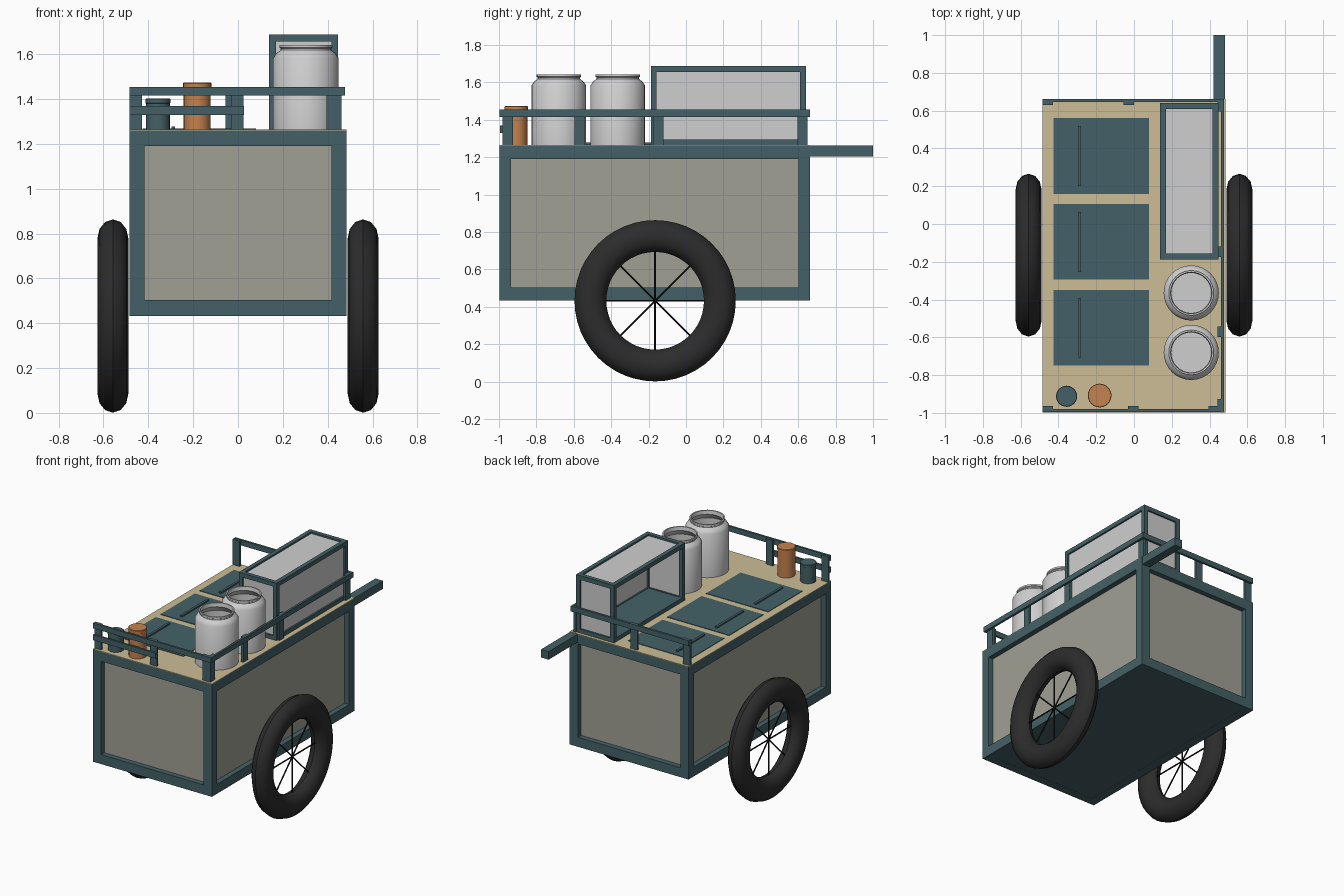
import bpy, bmesh, math
from mathutils import Matrix, Vector

if "Cube" in bpy.data.objects:
    bpy.data.objects.remove(bpy.data.objects["Cube"])


def material(name, rgb):
    def lin(c):
        c /= 255
        return c / 12.92 if c <= 0.04045 else ((c + 0.055) / 1.055) ** 2.4
    m = bpy.data.materials.new(name)
    m.diffuse_color = (*[lin(c) for c in rgb], 1)
    m.use_nodes = True
    m.node_tree.nodes["Principled BSDF"].inputs["Base Color"].default_value = m.diffuse_color
    return m


TEAL = material("teal_paint", (68, 97, 103))
PANEL = material("warm_grey_panel", (161, 160, 149))
TAN = material("tan_counter", (205, 190, 150))
GREY = material("light_grey", (207, 207, 207))
BLACK = material("black_rubber", (44, 44, 44))
SPOKE = material("spoke_black", (22, 22, 22))
ORANGE = material("copper_orange", (196, 130, 78))


def finish(name, bm, mat, smooth=False):
    bmesh.ops.recalc_face_normals(bm, faces=bm.faces)
    me = bpy.data.meshes.new(name)
    bm.to_mesh(me)
    bm.free()
    me.materials.append(mat)
    ob = bpy.data.objects.new(name, me)
    bpy.context.collection.objects.link(ob)
    if smooth:
        bpy.ops.object.select_all(action='DESELECT')
        ob.select_set(True)
        bpy.context.view_layer.objects.active = ob
        bpy.ops.object.shade_smooth_by_angle(angle=math.radians(35))
    return ob


def boxes(name, mat, *extents):
    """One object from boxes given as (x0, x1, y0, y1, z0, z1)."""
    bm = bmesh.new()
    for x0, x1, y0, y1, z0, z1 in extents:
        m = (Matrix.Translation(((x0 + x1) / 2, (y0 + y1) / 2, (z0 + z1) / 2))
             @ Matrix.Diagonal((x1 - x0, y1 - y0, z1 - z0, 1)))
        bmesh.ops.create_cube(bm, size=1, matrix=m)
    return finish(name, bm, mat)


def lathe(name, mat, profile, centre, segs=32, closed=False, along_x=False):
    """Spin (radius, height) points round the z axis, or the x axis."""
    bm = bmesh.new()
    rings = []
    for r, h in profile:
        ring = []
        for i in range(segs):
            a = 2 * math.pi * i / segs
            u, v = r * math.cos(a), r * math.sin(a)
            p = Vector((h, u, v) if along_x else (u, v, h))
            ring.append(bm.verts.new(p + Vector(centre)))
        rings.append(ring)
    n = len(rings)
    for k in range(n if closed else n - 1):
        a, b = rings[k], rings[(k + 1) % n]
        for i in range(segs):
            j = (i + 1) % segs
            bm.faces.new((a[i], a[j], b[j], b[i]))
    if not closed:
        bm.faces.new(rings[0])
        bm.faces.new(rings[-1])
    return finish(name, bm, mat, True)


def frame(name, mat, lo, hi, wx, wy, wz):
    """Twelve beams along the edges of a box."""
    (x0, y0, z0), (x1, y1, z1) = lo, hi
    xs = ((x0, x0 + wx), (x1 - wx, x1))
    ys = ((y0, y0 + wy), (y1 - wy, y1))
    zs = ((z0, z0 + wz), (z1 - wz, z1))
    out = [(*x, *y, z0, z1) for x in xs for y in ys]
    out += [(*x, y0 + wy, y1 - wy, *z) for x in xs for z in zs]
    out += [(x0 + wx, x1 - wx, *y, *z) for y in ys for z in zs]
    return boxes(name, mat, *out)


# Cart body: frame, recessed panels, floor, counter
X, Y0, Y1, Z0, ZT = 0.485, -0.997, 0.663, 0.433, 1.264
frame("body_frame", TEAL, (-X, Y0, Z0), (X, Y1, ZT - 0.004), 0.067, 0.062, 0.07)
D = 0.038
boxes("body_panels", PANEL, (-X + D, X - D, Y0 + D, Y1 - D, 0.45, 1.25))
boxes("body_floor", TEAL, (-X + 0.03, X - 0.03, Y0 + 0.03, Y1 - 0.03, Z0 + 0.001, 0.46))
boxes("counter_top", TAN, (-X, X, Y0, Y1, ZT - 0.004, ZT))
boxes("push_handle", TEAL, (0.42, 0.482, Y1 - 0.02, 1.0, 1.203, 1.262))

# Three counter hatches with bar grips
for i, y in enumerate((-0.55, -0.095, 0.36)):
    boxes(f"hatch_{i + 1}", TEAL, (-0.425, 0.08, y - 0.2, y + 0.2, ZT - 0.002, ZT + 0.004))
    boxes(f"hatch_grip_{i + 1}", TEAL, (-0.297, -0.28, y - 0.158, y + 0.158, ZT, ZT + 0.014))

# Railings: right, front (two rails on the left half), back
RZ0, RZ1 = 1.415, 1.454
boxes("right_railing", TEAL, (0.461, 0.477, Y0, Y1, RZ0, RZ1),
      *[(0.443, 0.461, y, y + 0.054, ZT - 0.002, RZ1 - 0.002)
        for y in (-0.98, -0.597, -0.174, 0.596)])
boxes("front_railing", TEAL, (-X, 0.472, -0.995, -0.98, RZ0, RZ1),
      (-X, 0.026, -0.995, -0.98, 1.328, 1.368),
      *[(x, x + 0.056, -0.98, -0.964, ZT - 0.002, RZ1 - 0.002)
        for x in (-X, -0.032, 0.395)])
boxes("back_railing", TEAL, (-X, 0.472, 0.645, 0.661, RZ0, RZ1),
      *[(x, x + 0.056, 0.63, 0.645, ZT - 0.002, RZ1 - 0.002)
        for x in (-X, -0.055)])

# Display case: open on the left side, teal floor
BX0, BX1, BY0, BY1, BZ = 0.138, 0.447, -0.188, 0.641, 1.687
W, G = 0.031, 0.012
frame("display_case_frame", TEAL, (BX0, BY0, ZT - 0.002), (BX1, BY1, BZ), W, W, W)
boxes("display_case_floor", TEAL, (BX0 + 0.01, BX1 - 0.01, BY0 + 0.01, BY1 - 0.01, ZT, 1.29))
boxes("display_case_panes", GREY,
      (BX0 + G, BX1 - G, BY0 + G, BY1 - G, BZ - G - 0.008, BZ - G),
      (BX1 - G - 0.008, BX1 - G, BY0 + G, BY1 - G, 1.28, BZ - G - 0.008),
      (BX0 + G, BX1 - G - 0.008, BY0 + G, BY0 + G + 0.008, 1.28, BZ - G - 0.008),
      (BX0 + G, BX1 - G - 0.008, BY1 - G - 0.008, BY1 - G, 1.28, BZ - G - 0.008))

# Two open milk cans
can = [(0.146, ZT - 0.002), (0.146, 1.583), (0.132, 1.604), (0.113, 1.618),
       (0.113, 1.626), (0.119, 1.63), (0.119, 1.642), (0.11, 1.642),
       (0.106, 1.615), (0.136, 1.575), (0.136, 1.28)]
for i, y in enumerate((-0.68, -0.365)):
    lathe(f"can_{i + 1}", GREY, can, (0.303, y, 0))

# Two lidded canisters
for name, mat, x, y, r, top in (("orange_canister", ORANGE, -0.182, -0.908, 0.063, 1.473),
                                ("teal_canister", TEAL, -0.357, -0.912, 0.056, 1.402)):
    lathe(name, mat, [(r - 0.003, ZT - 0.002), (r - 0.003, top - 0.022),
                      (r, top - 0.02), (r, top - 0.003), (r - 0.003, top)], (x, y, 0), 24)

# Wheels: oval-section tyres with eight spokes each
WY, WZ = -0.165, 0.432
tyre = [(0.346 + 0.085 * math.cos(a), 0.069 * math.sin(a))
        for a in (2 * math.pi * k / 12 for k in range(12))]
for side, sx in (("left", -1), ("right", 1)):
    c = Vector((sx * 0.558, WY, WZ))
    lathe(f"{side}_tyre", BLACK, tyre, c, 48, closed=True, along_x=True)
    bm = bmesh.new()
    for k in range(4):
        bmesh.ops.create_cone(bm, cap_ends=True, segments=8, radius1=0.005,
                              radius2=0.005, depth=0.56,
                              matrix=Matrix.Translation(c) @ Matrix.Rotation(k * math.pi / 4, 4, 'X'))
    finish(f"{side}_spokes", bm, SPOKE)
